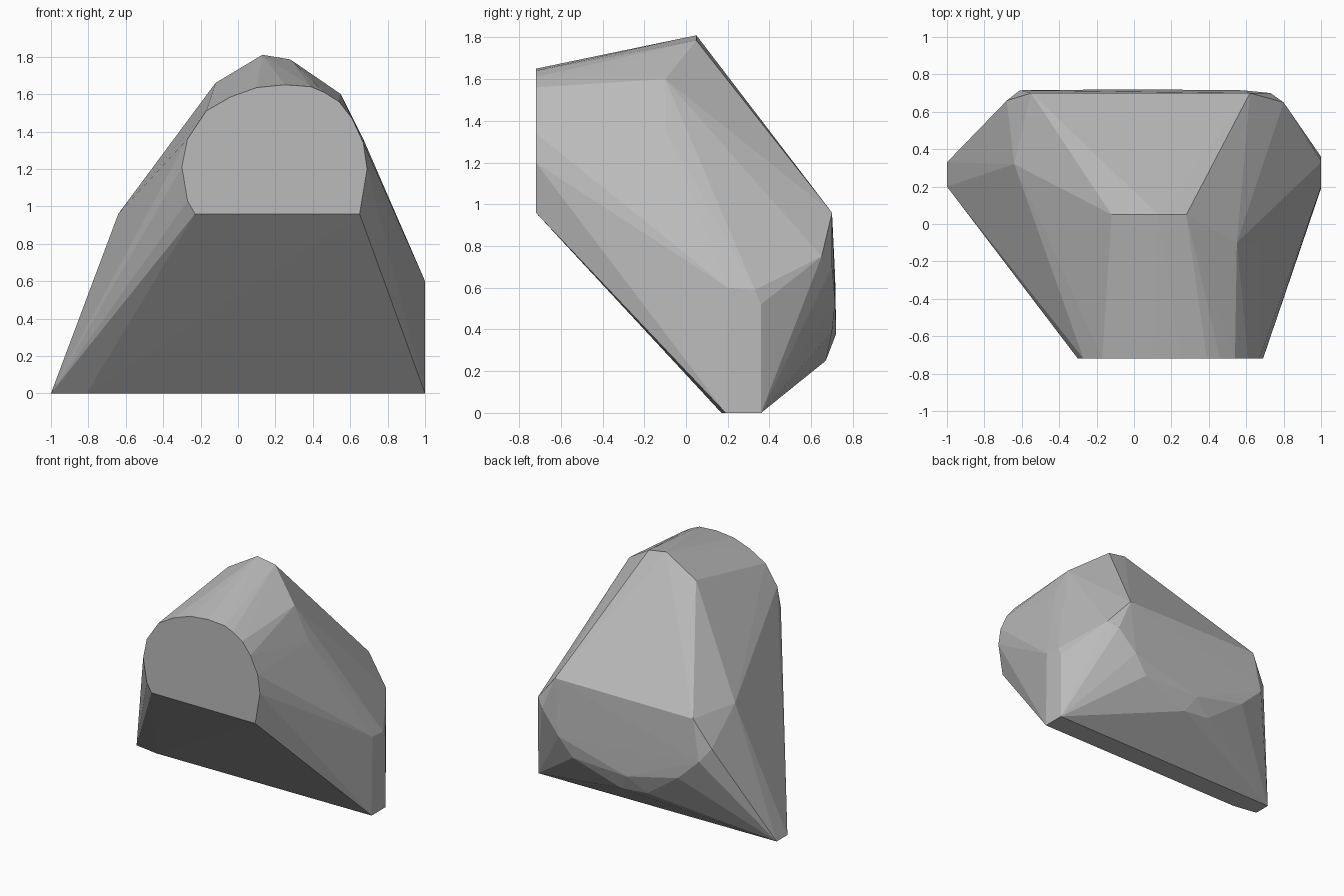
import bpy, bmesh

if "Cube" in bpy.data.objects:
    bpy.data.objects.remove(bpy.data.objects["Cube"])

# Flat sawn front end: (x, z) outline on one plane
FRONT_Y = -0.72
front = [(-.23, .96), (.65, .96), (.69, 1.2), (.67, 1.34), (.61, 1.47),
         (.54, 1.56), (.46, 1.61), (.39, 1.64), (.25, 1.65), (.10, 1.635),
         (-.04, 1.585), (-.17, 1.51), (-.27, 1.36), (-.30, 1.21), (-.27, 1.03)]

# Top ridge and the shoulders beside it
crest = [(-.12, .05, 1.66), (.13, .05, 1.81), (.28, .05, 1.785),
         (.55, -.10, 1.60), (.67, -.10, 1.36), (-.64, .32, .96)]

# Back face: upper edge, corners and rounded lower edge
back = [(-.55, .70, .96), (.62, .70, .96), (.80, .65, .75), (.73, .70, .70),
        (.58, .715, .53), (.47, .70, .39), (.08, .67, .25), (0, .72, .38),
        (-.14, .67, .27), (-.33, .69, .39), (-.43, .715, .48),
        (-.61, .715, .65), (-.68, .66, .75)]

# Narrow foot and the upright right end
foot = [(-1, .20, 0), (-1, .33, 0), (-.81, .17, 0), (1, .19, 0), (1, .36, 0),
        (1, .20, .60), (1, .33, .59), (1, .36, .52)]

# Faceted stone: hull wrapped around the sections
bm = bmesh.new()
for co in [(x, FRONT_Y, z) for x, z in front] + crest + back + foot:
    bm.verts.new(co)
hull = bmesh.ops.convex_hull(bm, input=bm.verts[:])
loose = {v for v in hull["geom_interior"] + hull["geom_unused"]
         if isinstance(v, bmesh.types.BMVert)}
bmesh.ops.delete(bm, geom=list(loose), context='VERTS')
bmesh.ops.dissolve_limit(bm, angle_limit=0.01, verts=bm.verts[:], edges=bm.edges[:])
bmesh.ops.recalc_face_normals(bm, faces=bm.faces[:])

mesh = bpy.data.meshes.new("stone")
bm.to_mesh(mesh)
bm.free()
stone = bpy.data.objects.new("stone", mesh)
bpy.context.collection.objects.link(stone)

grey = bpy.data.materials.new("stone grey")
grey.diffuse_color = (0.5, 0.5, 0.5, 1)
grey.use_nodes = True
grey.node_tree.nodes["Principled BSDF"].inputs["Base Color"].default_value = grey.diffuse_color
mesh.materials.append(grey)
